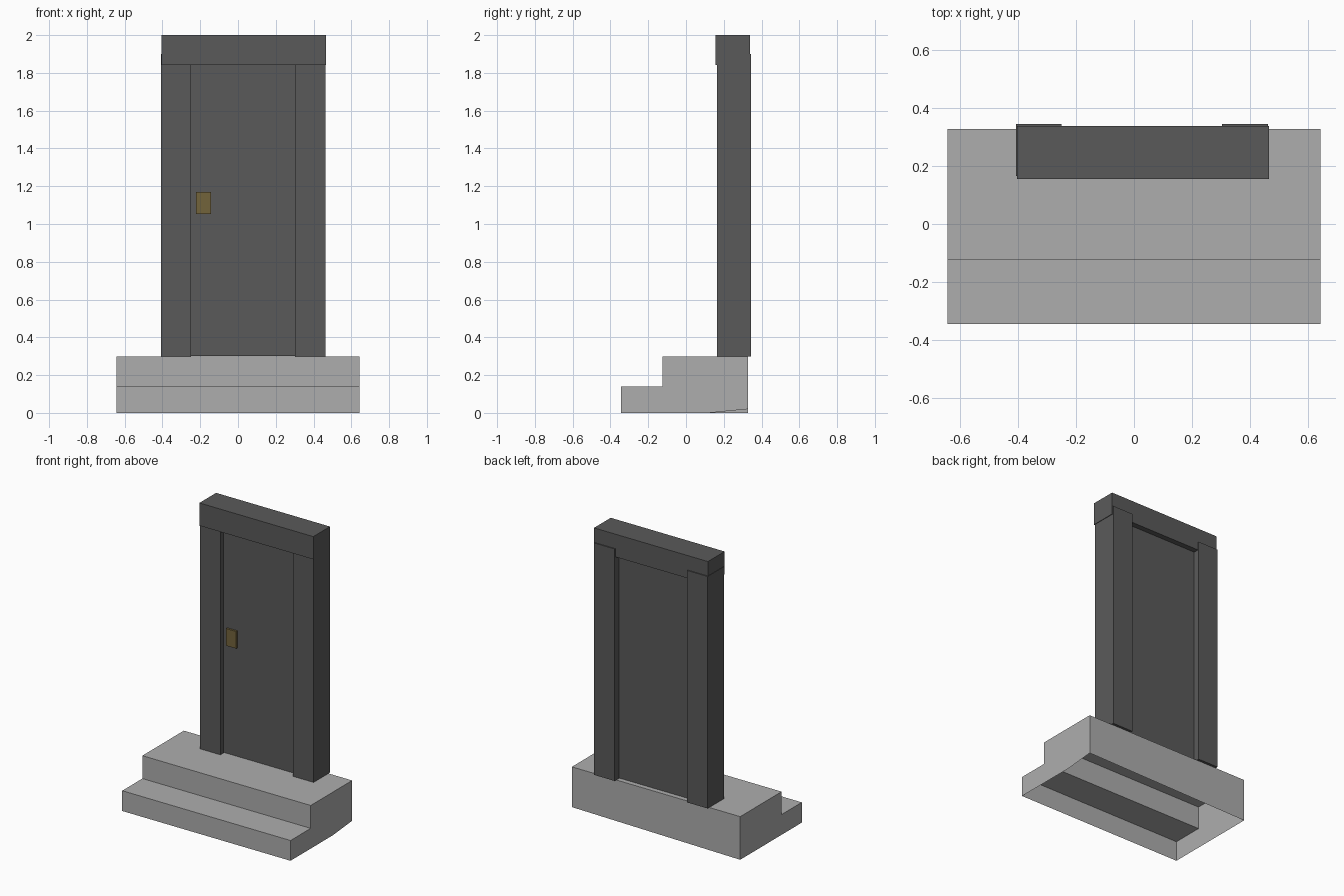
import bpy
import bmesh

if "Cube" in bpy.data.objects:
    bpy.data.objects.remove(bpy.data.objects["Cube"])


def material(name, rgb):
    m = bpy.data.materials.new(name)
    m.diffuse_color = (*rgb, 1.0)
    m.use_nodes = True
    m.node_tree.nodes["Principled BSDF"].inputs["Base Color"].default_value = m.diffuse_color
    return m


stone = material("light grey stone", (0.42, 0.42, 0.42))
charcoal = material("charcoal paint", (0.102, 0.102, 0.102))
brass = material("dull brass", (0.17, 0.125, 0.044))


def finish(name, bm, mat):
    bmesh.ops.recalc_face_normals(bm, faces=bm.faces)
    me = bpy.data.meshes.new(name)
    bm.to_mesh(me)
    bm.free()
    me.materials.append(mat)
    ob = bpy.data.objects.new(name, me)
    bpy.context.collection.objects.link(ob)
    return ob


def box(name, x, y, z, mat):
    """Box given as (min, max) ranges."""
    bm = bmesh.new()
    bmesh.ops.create_cube(bm, size=1.0)
    for v in bm.verts:
        v.co = [r[0] if c < 0 else r[1] for c, r in zip(v.co, (x, y, z))]
    return finish(name, bm, mat)


# Steps: side profile swept along x, left hollow and open underneath
profile = [(0.12, 0), (-0.345, 0), (-0.345, 0.14), (-0.125, 0.14),
           (-0.125, 0.298), (0.327, 0.298), (0.327, 0)]
bm = bmesh.new()
ends = [[bm.verts.new((x, y, z)) for y, z in profile] for x in (-0.643, 0.643)]
left, right = ends
right[-1].co.z = 0.02  # the back right corner is lifted slightly
for i in range(1, len(profile) - 1):
    bm.faces.new((left[i], left[i + 1], right[i + 1], right[i]))
for side in ends:
    bm.faces.new(side)
finish("steps", bm, stone)

# Door frame
for name, x in (("left_jamb", (-0.407, -0.25)), ("right_jamb", (0.303, 0.462))):
    box(name, x, (0.165, 0.345), (0.298, 1.9), charcoal)
box("lintel", (-0.404, 0.466), (0.156, 0.338), (1.843, 2.0), charcoal)

# Recessed door leaf and its lock plate
box("door", (-0.25, 0.303), (0.2, 0.3), (0.302, 1.85), charcoal)
box("lock_plate", (-0.222, -0.144), (0.186, 0.202), (1.052, 1.17), brass)
